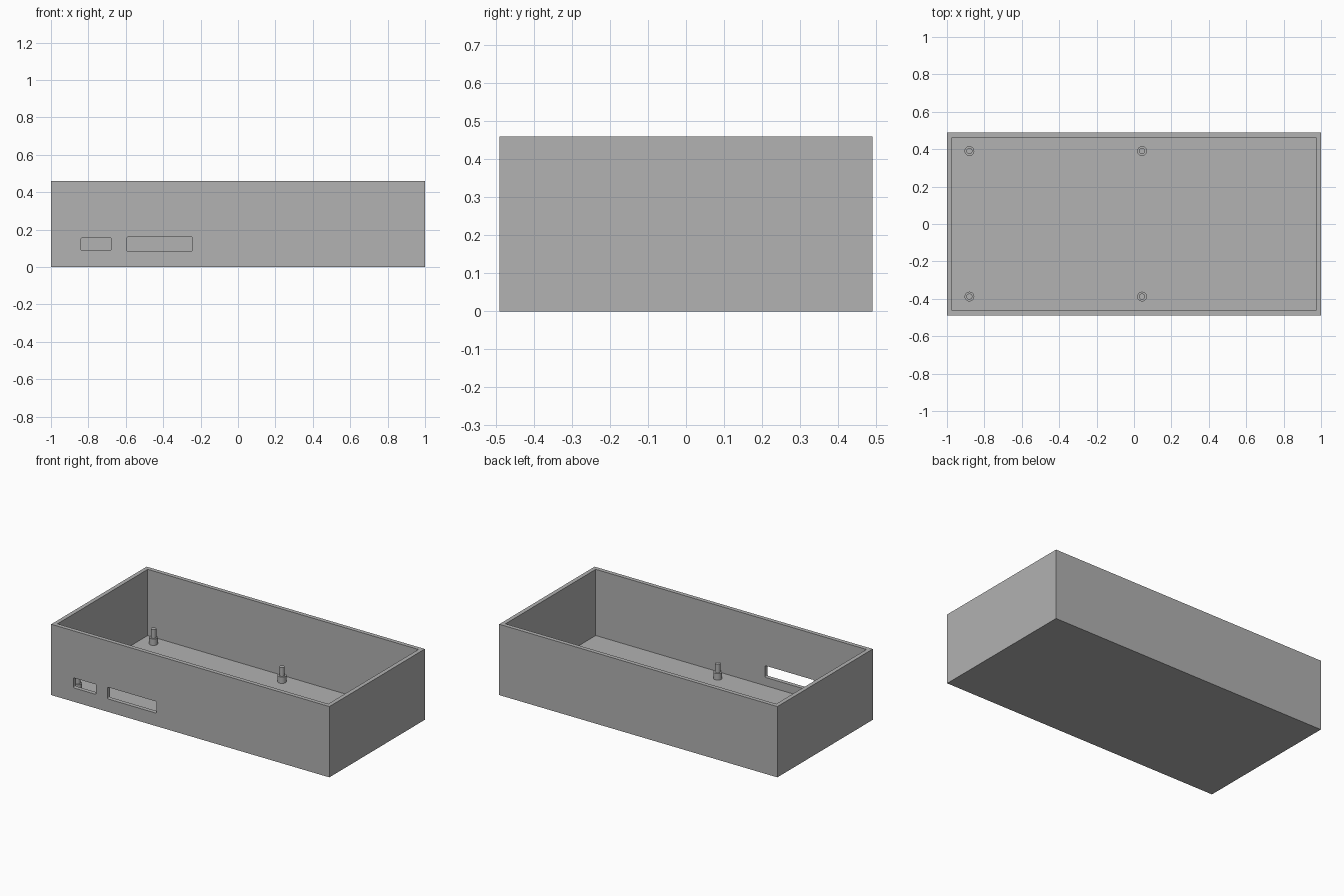
import bpy
import bmesh
from math import radians, tau
from mathutils import Matrix, Vector

cube = bpy.data.objects.get("Cube")
if cube:
    bpy.data.objects.remove(cube, do_unlink=True)

HALF_X, HALF_Y, HEIGHT = 1.0, 0.49, 0.46
WALL = 0.027
FLOOR = 0.03

grey = bpy.data.materials.new("plain grey")
grey.use_nodes = True
grey.diffuse_color = (0.445, 0.445, 0.445, 1)
grey.node_tree.nodes["Principled BSDF"].inputs["Base Color"].default_value = grey.diffuse_color


def finish(name, bm):
    mesh = bpy.data.meshes.new(name)
    bm.to_mesh(mesh)
    bm.free()
    mesh.materials.append(grey)
    obj = bpy.data.objects.new(name, mesh)
    bpy.context.collection.objects.link(obj)
    return obj


def activate(obj):
    bpy.ops.object.select_all(action="DESELECT")
    obj.select_set(True)
    bpy.context.view_layer.objects.active = obj


def box(name, low, high, rounding=0):
    low, high = Vector(low), Vector(high)
    bm = bmesh.new()
    bmesh.ops.create_cube(bm, size=1, matrix=Matrix.Translation((low + high) / 2)
                          @ Matrix.Diagonal((*(high - low), 1)))
    if rounding:
        # Round the four edges running front to back
        along_y = [e for e in bm.edges
                   if abs(e.verts[0].co.y - e.verts[1].co.y) > 0.01]
        bmesh.ops.bevel(bm, geom=along_y, offset=rounding, segments=3,
                        profile=0.5, affect="EDGES")
    return finish(name, bm)


def cut(target, cutter):
    cutter.hide_render = True
    activate(target)
    mod = target.modifiers.new("cut", "BOOLEAN")
    mod.operation = "DIFFERENCE"
    mod.solver = "EXACT"
    mod.object = cutter
    bpy.ops.object.modifier_apply(modifier=mod.name)
    bpy.data.objects.remove(cutter, do_unlink=True)


def lathe(name, profile, centre, steps=32):
    bm = bmesh.new()
    verts = [bm.verts.new((r, 0, z)) for r, z in profile]
    edges = [bm.edges.new(pair) for pair in zip(verts, verts[1:])]
    bmesh.ops.spin(bm, geom=verts + edges, cent=(0, 0, 0), axis=(0, 0, 1),
                   angle=tau, steps=steps)
    bmesh.ops.remove_doubles(bm, verts=bm.verts, dist=0.0001)
    bmesh.ops.recalc_face_normals(bm, faces=bm.faces)
    obj = finish(name, bm)
    obj.location = centre
    activate(obj)
    bpy.ops.object.shade_smooth_by_angle(angle=radians(30))
    return obj


# Open tray
case = box("case", (-HALF_X, -HALF_Y, 0), (HALF_X, HALF_Y, HEIGHT))
cut(case, box("cavity", (WALL - HALF_X, WALL - HALF_Y, FLOOR),
              (HALF_X - WALL, HALF_Y - WALL, HEIGHT + 0.1)))

# Two port openings through the front wall
for name, x0, x1, z0, z1 in (("small_port", -0.84, -0.677, 0.09, 0.155),
                             ("wide_port", -0.595, -0.244, 0.084, 0.16)):
    cut(case, box(name, (x0, -HALF_Y - 0.05, z0),
                  (x1, -HALF_Y + WALL + 0.05, z1), 0.006))

# Stepped mounting posts: a wide collar with a thin locating pin
post_profile = [(0, -0.005), (0.026, -0.005), (0.026, 0.042),
                (0.016, 0.042), (0.016, 0.098), (0, 0.098)]
for side, x in (("right", -0.88), ("middle", 0.043)):
    for end, y in (("front", -0.388), ("back", 0.39)):
        lathe(f"{side}_{end}_post", post_profile, (x, y, FLOOR))
